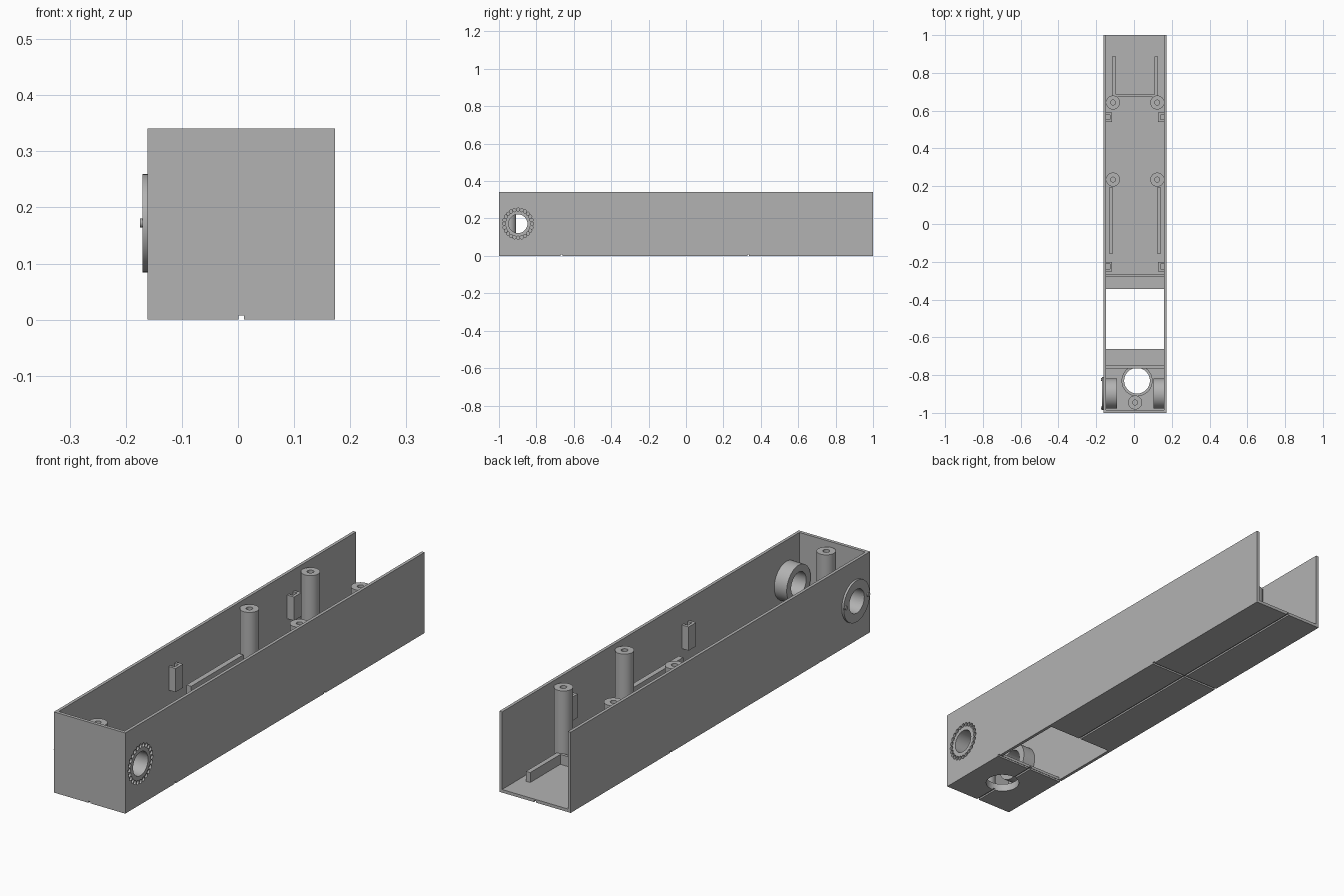
import bpy, bmesh, math
from mathutils import Matrix, Vector

if "Cube" in bpy.data.objects:
    bpy.data.objects.remove(bpy.data.objects["Cube"], do_unlink=True)

grey = bpy.data.materials.new("plain grey")
grey.use_nodes = True
grey.diffuse_color = (0.45, 0.45, 0.45, 1)
grey.node_tree.nodes["Principled BSDF"].inputs["Base Color"].default_value = (0.45, 0.45, 0.45, 1)

# Inside limits of the tray and the shared pivot axis
LEFT, RIGHT, MID, FLOOR = -0.148, 0.160, 0.006, 0.013
PIVOT_Y, PIVOT_Z = -0.898, 0.172


def finish(name, bm, smooth=False):
    bmesh.ops.recalc_face_normals(bm, faces=bm.faces)
    mesh = bpy.data.meshes.new(name)
    bm.to_mesh(mesh)
    bm.free()
    mesh.materials.append(grey)
    obj = bpy.data.objects.new(name, mesh)
    bpy.context.collection.objects.link(obj)
    if smooth:
        bpy.ops.object.select_all(action='DESELECT')
        obj.select_set(True)
        bpy.context.view_layer.objects.active = obj
        bpy.ops.object.shade_smooth_by_angle()
    return obj


def add_box(bm, x, y, z):
    size = Vector((x[1] - x[0], y[1] - y[0], z[1] - z[0]))
    mid = Vector((x[0] + x[1], y[0] + y[1], z[0] + z[1])) / 2
    bmesh.ops.create_cube(bm, size=1, matrix=Matrix.Translation(mid) @ Matrix.Diagonal(size).to_4x4())


def boxes(name, *parts):
    bm = bmesh.new()
    for part in parts:
        add_box(bm, *part)
    return finish(name, bm)


def turn(axis):
    return Matrix.Rotation(math.pi / 2, 4, 'Y') if axis == 'X' else Matrix()


def add_rod(bm, base, axis, radius, length, sides=48):
    place = Matrix.Translation(base) @ turn(axis) @ Matrix.Translation((0, 0, length / 2))
    bmesh.ops.create_cone(bm, cap_ends=True, segments=sides, radius1=radius,
                          radius2=radius, depth=length, matrix=place)


def tube(name, base, axis, outer, inner, length, sides=48):
    """Spin a rectangular wall section into a hollow cylinder."""
    bm = bmesh.new()
    section = [(inner, 0), (outer, 0), (outer, length), (inner, length)]
    verts = [bm.verts.new((r, 0, h)) for r, h in section]
    edges = [bm.edges.new((verts[i], verts[i - 1])) for i in range(4)]
    bmesh.ops.spin(bm, geom=verts + edges, cent=(0, 0, 0), axis=(0, 0, 1),
                   angle=math.tau, steps=sides)
    bmesh.ops.remove_doubles(bm, verts=bm.verts, dist=1e-5)
    bm.transform(Matrix.Translation(base) @ turn(axis))
    return finish(name, bm, True)


def cut(obj, cutter):
    mod = obj.modifiers.new("cut", 'BOOLEAN')
    mod.operation, mod.solver, mod.object = 'DIFFERENCE', 'EXACT', cutter
    bpy.context.view_layer.objects.active = obj
    bpy.ops.object.modifier_apply(modifier=mod.name)
    bpy.data.objects.remove(cutter, do_unlink=True)


# Tray body: open on top and at the back, with a floor opening
tray = boxes("tray", ((-0.161, 0.173), (-1, 1), (0, 0.341)))
cut(tray, boxes("cavity", ((LEFT, RIGHT), (-0.986, 1.1), (FLOOR, 0.5))))
cut(tray, boxes("floor_opening", ((LEFT, RIGHT), (-0.661, -0.343), (-0.1, 0.1))))

# Shallow grooves under the floor
cut(tray, boxes("long_groove", ((MID - 0.005, MID + 0.005), (-1.1, 1.1), (-0.1, 0.007))))
for y in (-0.666, 0.333):
    cut(tray, boxes("cross_groove", ((-0.3, 0.3), (y - 0.005, y + 0.005), (-0.1, 0.007))))

# Round floor hole and pivot bore through both walls
bm = bmesh.new()
add_rod(bm, (0.016, -0.83, -0.1), 'Z', 0.068, 0.2)
cut(tray, finish("floor_hole", bm))
bm = bmesh.new()
add_rod(bm, (-0.3, PIVOT_Y, PIVOT_Z), 'X', 0.05, 0.6)
cut(tray, finish("pivot_bore", bm))

# Ring of click dimples around the left bore
bm = bmesh.new()
for i in range(24):
    a = math.tau * i / 24
    centre = (0.164, PIVOT_Y + 0.075 * math.cos(a), PIVOT_Z + 0.075 * math.sin(a))
    add_rod(bm, centre, 'X', 0.0088, 0.05, 12)
cut(tray, finish("dimples", bm))

# Pivot bosses inside, raised disc with two nubs outside
tube("left_pivot_boss", (0.102, PIVOT_Y, PIVOT_Z), 'X', 0.08, 0.05, RIGHT - 0.102)
tube("right_pivot_boss", (LEFT, PIVOT_Y, PIVOT_Z), 'X', 0.08, 0.05, 0.058)
tube("pivot_disc", (-0.17, PIVOT_Y, PIVOT_Z), 'X', 0.0875, 0.05, 0.009)
for side in (-1, 1):
    bm = bmesh.new()
    add_rod(bm, (-0.175, PIVOT_Y + side * 0.075, PIVOT_Z), 'X', 0.008, 0.006, 16)
    finish("disc_nub", bm, True)

# Screw posts and the rim of the floor hole
for x, y in [(MID + s * 0.117, y) for s in (-1, 1) for y in (0.235, 0.643)] + [(MID, -0.945)]:
    tube("screw_post", (x, y, FLOOR), 'Z', 0.037, 0.013, 0.307, 32)
tube("floor_hole_rim", (0.016, -0.83, FLOOR), 'Z', 0.082, 0.068, 0.02)


def span(side, near, far):
    """Range in x between two distances from the middle, on one side."""
    return tuple(sorted((MID + side * near, MID + side * far)))


# Rails and wall clips, mirrored about the middle
for side, label in ((-1, "right"), (1, "left")):
    boxes(label + "_board_rail", (span(side, 0.116, 0.138), (-0.156, 0.193), (FLOOR, 0.14)))
    boxes(label + "_rear_rail", (span(side, 0.102, 0.122), (0.685, 0.886), (FLOOR, 0.055)))
    for y in (-0.226, 0.565):
        z = (0.15, 0.25)
        boxes(label + "_wall_clip",
              (span(side, 0.122, 0.134), (y - 0.025, y + 0.025), z),
              (span(side, 0.134, 0.154), (y - 0.025, y - 0.013), z),
              (span(side, 0.134, 0.154), (y + 0.013, y + 0.025), z))

# Cross ribs on the floor
boxes("rear_rib", (span(1, -0.122, 0.122), (0.673, 0.685), (FLOOR, 0.055)))
for y in (-0.272, -0.757):
    boxes("floor_rib", ((LEFT, RIGHT), (y - 0.008, y + 0.008), (FLOOR, 0.045)))
